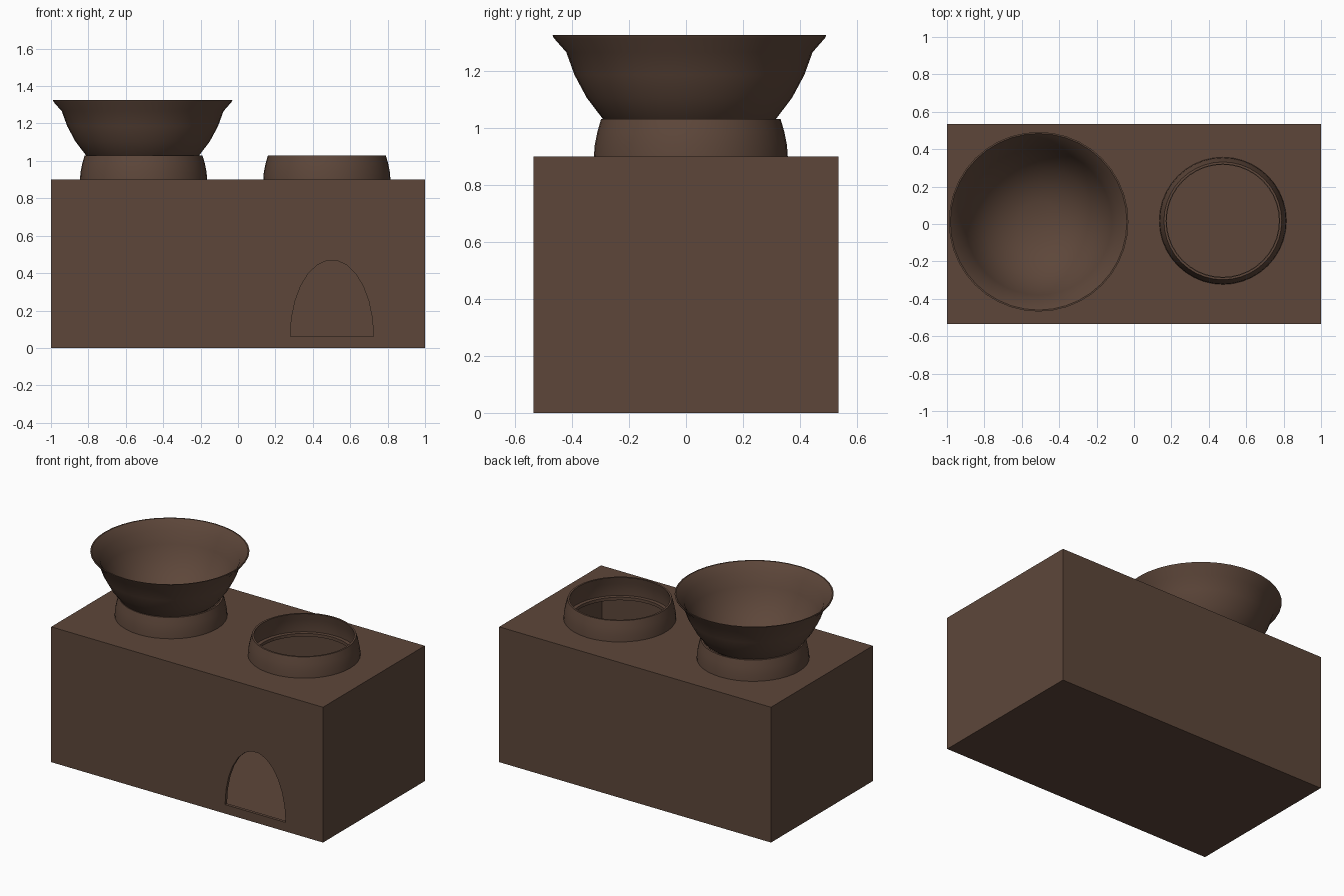
import bpy, bmesh, math

if "Cube" in bpy.data.objects:
    bpy.data.objects.remove(bpy.data.objects["Cube"])

clay = bpy.data.materials.new("brown clay")
clay.diffuse_color = (0.110, 0.062, 0.042, 1)
clay.use_nodes = True
clay.node_tree.nodes["Principled BSDF"].inputs["Base Color"].default_value = clay.diffuse_color
SEG = 40


def make(name, bm):
    bmesh.ops.recalc_face_normals(bm, faces=bm.faces)
    me = bpy.data.meshes.new(name)
    bm.to_mesh(me)
    bm.free()
    ob = bpy.data.objects.new(name, me)
    bpy.context.collection.objects.link(ob)
    me.materials.append(clay)
    return ob


def box(name, lo, hi):
    bm = bmesh.new()
    bmesh.ops.create_cube(bm, size=1)
    for v in bm.verts:
        v.co = [lo[i] + (v.co[i] + 0.5) * (hi[i] - lo[i]) for i in range(3)]
    return make(name, bm)


def prism(name, pts, step):
    bm = bmesh.new()
    f = bm.faces.new([bm.verts.new(p) for p in pts])
    r = bmesh.ops.extrude_face_region(bm, geom=[f])
    bmesh.ops.translate(bm, vec=step, verts=[g for g in r["geom"] if isinstance(g, bmesh.types.BMVert)])
    return make(name, bm)


def lathe(name, prof, cx, cy, closed):
    bm = bmesh.new()
    vs = [bm.verts.new((r, 0, z)) for r, z in prof]
    es = [bm.edges.new(p) for p in zip(vs, vs[1:])]
    if closed:
        es.append(bm.edges.new((vs[-1], vs[0])))
    bmesh.ops.spin(bm, geom=vs + es, cent=(0, 0, 0), axis=(0, 0, 1), angle=2 * math.pi, steps=SEG)
    bmesh.ops.remove_doubles(bm, verts=bm.verts, dist=1e-4)
    bmesh.ops.translate(bm, vec=(cx, cy, 0), verts=bm.verts)
    ob = make(name, bm)
    bpy.ops.object.select_all(action='DESELECT')
    ob.select_set(True)
    bpy.context.view_layer.objects.active = ob
    bpy.ops.object.shade_smooth_by_angle(angle=math.radians(35))
    return ob


def cut(ob, cutter):
    m = ob.modifiers.new("cut", 'BOOLEAN')
    m.operation, m.solver, m.object = 'DIFFERENCE', 'EXACT', cutter
    bpy.context.view_layer.objects.active = ob
    bpy.ops.object.modifier_apply(modifier=m.name)
    bpy.data.objects.remove(cutter)


# hollow stove body
X, Y, H, T = 1.0, 0.535, 0.9, 0.02
body = box("stove_body", (-X, -Y, 0), (X, Y, H))
cut(body, box("cavity_cutter", (-X + T, -Y + T, T), (X - T, Y - T, H - T)))

# arched fire door
arch = [(0.502 + 0.2225 * math.cos(a), -0.6, 0.06 + 0.41 * math.sin(a))
        for a in (math.pi * i / 13 for i in range(14))]
cut(body, prism("door_cutter", arch, (0, 0.15, 0)))

# burner holes and raised rings
RING = [(0.34, 0.9), (0.337, 0.94), (0.328, 0.985), (0.315, 1.03),
        (0.303, 1.03), (0.314, 0.985), (0.323, 0.94), (0.325, 0.9)]
for side, cx in (("left", -0.505), ("right", 0.475)):
    hole = [(cx + 0.3 * math.cos(a), 0.017 + 0.3 * math.sin(a), 0.8)
            for a in (2 * math.pi * i / SEG for i in range(SEG))]
    cut(body, prism("hole_cutter", hole, (0, 0, 0.2)))
    lathe(side + "_burner_ring", RING, cx, 0.017, True)

# flared bowl sitting in the left ring
BOWL = [(0, 0.915), (0.11, 0.925), (0.21, 0.96), (0.303, 1.03), (0.36, 1.105), (0.403, 1.185),
        (0.432, 1.265), (0.476, 1.315), (0.48, 1.325), (0.472, 1.325), (0.421, 1.27),
        (0.392, 1.19), (0.35, 1.113), (0.295, 1.042), (0.205, 0.974), (0.108, 0.94), (0, 0.93)]
lathe("bowl", BOWL, -0.51, 0.012, False)
